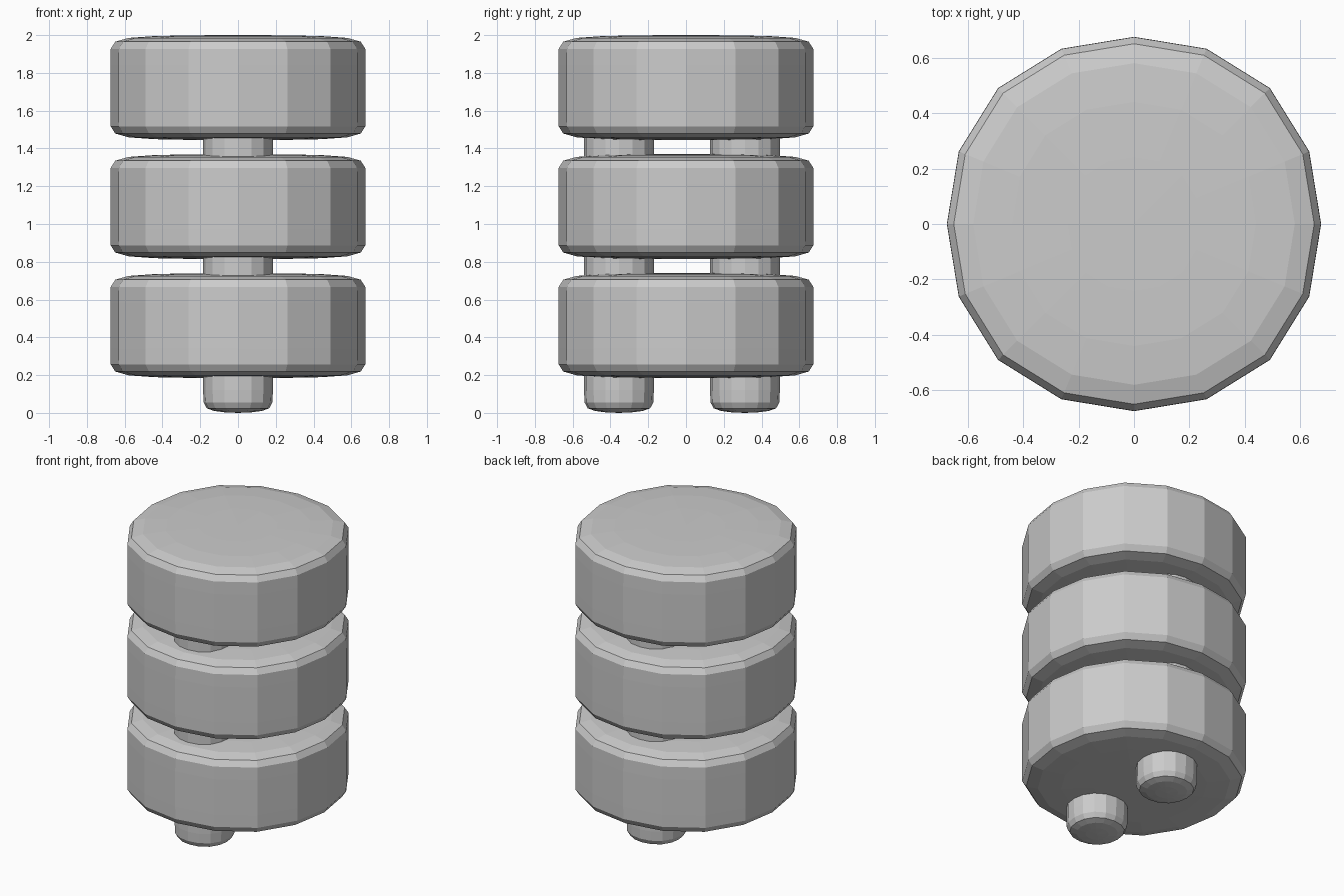
import bpy, bmesh
from math import cos, sin, pi

if "Cube" in bpy.data.objects:
    bpy.data.objects.remove(bpy.data.objects["Cube"])

SIDES = 16


def rounded_drum(name, profile, loc, squareness=0.027):
    """Closed 16-sided drum from (radius, z) rings; first and last radius 0 are poles."""
    bm = bmesh.new()
    rings = []
    for r, z in profile:
        if r == 0:
            rings.append([bm.verts.new((0, 0, z))])
            continue
        ring = []
        for i in range(SIDES):
            a = 2 * pi * i / SIDES
            # diagonals bulge a little, as in a subdivided box
            k = r * (1 + squareness * sin(2 * a) ** 2)
            ring.append(bm.verts.new((k * cos(a), k * sin(a), z)))
        rings.append(ring)
    for lo, hi in zip(rings, rings[1:]):
        for i in range(SIDES):
            j = (i + 1) % SIDES
            if len(lo) == 1:
                bm.faces.new((lo[0], hi[j], hi[i]))
            elif len(hi) == 1:
                bm.faces.new((lo[i], lo[j], hi[0]))
            else:
                bm.faces.new((lo[i], lo[j], hi[j], hi[i]))
    bmesh.ops.recalc_face_normals(bm, faces=bm.faces)
    mesh = bpy.data.meshes.new(name)
    bm.to_mesh(mesh)
    bm.free()
    obj = bpy.data.objects.new(name, mesh)
    obj.location = loc
    bpy.context.collection.objects.link(obj)
    return obj


# Three stacked discs with softly domed faces
half = [(0.675, 0.12), (0.674, 0.205), (0.65, 0.243), (0.58, 0.263),
        (0.44, 0.273), (0.24, 0.277), (0, 0.278)]
disc_profile = [(r, -z) for r, z in reversed(half)] + half
for i, label in enumerate(("lower", "middle", "upper")):
    rounded_drum(label + "_disc", disc_profile, (0, 0, 0.462 + 0.63 * i))

# Two posts running up through the discs, rounded at the foot
foot = [(0, 0.0), (0.07, 0.003), (0.125, 0.01), (0.165, 0.024), (0.182, 0.055), (0.185, 0.12)]
post_profile = foot + [(r, 1.7 - z) for r, z in reversed(foot)]
for label, y in (("front_post", -0.355), ("back_post", 0.312)):
    rounded_drum(label, post_profile, (0, y, 0))
